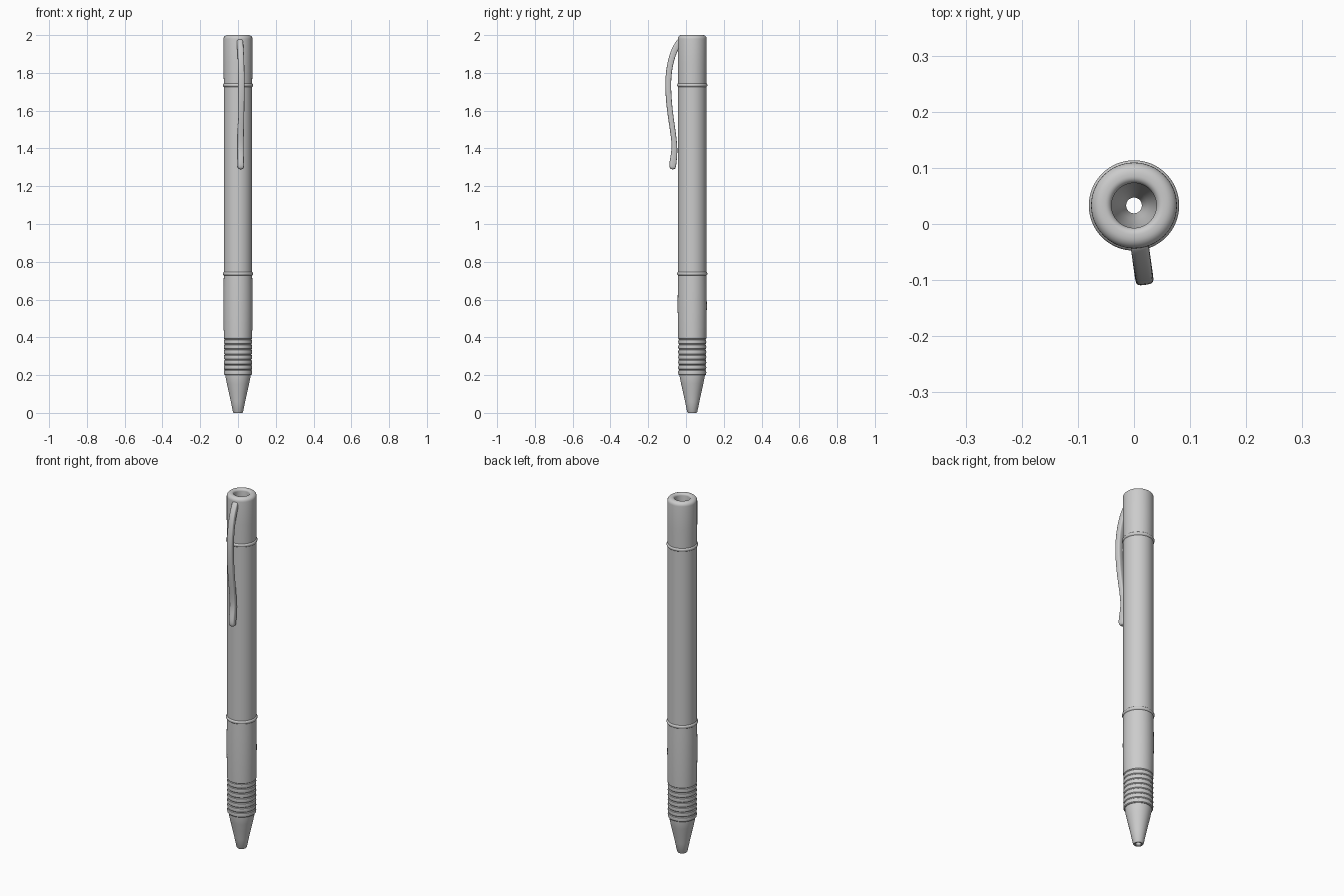
import bpy, bmesh, math
from mathutils import Vector

if "Cube" in bpy.data.objects:
    bpy.data.objects.remove(bpy.data.objects["Cube"])

AXIS_Y = 0.033
BORE = 0.04
SEGS = 64


def finish(bm, name, angle=35):
    bmesh.ops.recalc_face_normals(bm, faces=bm.faces)
    me = bpy.data.meshes.new(name)
    bm.to_mesh(me)
    bm.free()
    ob = bpy.data.objects.new(name, me)
    bpy.context.collection.objects.link(ob)
    bpy.ops.object.select_all(action='DESELECT')
    bpy.context.view_layer.objects.active = ob
    ob.select_set(True)
    bpy.ops.object.shade_smooth_by_angle(angle=math.radians(angle))
    return ob


def lathe(name, profile):
    """Spin a closed (radius, z) outline around the pen axis."""
    bm = bmesh.new()
    rings = []
    for r, z in profile:
        rings.append([bm.verts.new((r * math.cos(2 * math.pi * i / SEGS),
                                    AXIS_Y + r * math.sin(2 * math.pi * i / SEGS), z))
                      for i in range(SEGS)])
    for k, a in enumerate(rings):
        b = rings[(k + 1) % len(rings)]
        for i in range(SEGS):
            j = (i + 1) % SEGS
            bm.faces.new((a[i], a[j], b[j], b[i]))
    return finish(bm, name)


def arc(cr, cz, rad, a0, a1, n=6):
    return [(cr + rad * math.cos(math.radians(a0 + (a1 - a0) * i / n)),
             cz + rad * math.sin(math.radians(a0 + (a1 - a0) * i / n))) for i in range(n + 1)]


# Tapered tip with a conical bore and a small hole
lathe("tip", [(0.014, 0.004), (0.017, 0), (0.023, 0), (0.027, 0.006), (0.038, 0.06), (0.049, 0.11),
              (0.059, 0.155), (0.067, 0.195), (0.067, 0.2), (BORE, 0.2), (0.024, 0.06), (0.014, 0.03)])

# Grip with rounded ribs at the lower end
grip = [(BORE, 0.2)]
ribs, z0, z1 = 7, 0.2, 0.39
step = (z1 - z0) / ribs
for i in range(ribs):
    z = z0 + i * step
    grip += [(0.070, z), (0.0735, z + 0.004), (0.0745, z + step / 2),
             (0.0735, z + step - 0.004), (0.070, z + step - 0.001)]
grip += [(0.0745, z1 + 0.003), (0.076, 0.46), (0.077, 0.56), (0.0765, 0.66), (0.075, 0.735), (BORE, 0.735)]
lathe("grip", grip)

# Main barrel
lathe("barrel", [(BORE, 0.735), (0.075, 0.735), (0.075, 1.735), (BORE, 1.735)])

# Rounded trim rings
for name, z in (("lower_ring", 0.737), ("upper_ring", 1.735)):
    lathe(name, [(0.072, z - 0.012)] + arc(0.070, z, 0.0105, -75, 75, 8) + [(0.072, z + 0.012)])

# Cap with rounded open rim
lathe("cap", [(BORE, 1.735), (0.075, 1.735), (0.0765, 1.85)]
      + arc(0.0565, 1.98, 0.02, 0, 90) + arc(0.052, 1.988, 0.012, 90, 180))

# Pocket clip: side stations (outer y, outer z, inner y, inner z)
stations = [(-0.034, 1.985, -0.030, 1.945), (-0.050, 1.975, -0.036, 1.935),
            (-0.085, 1.915, -0.056, 1.895), (-0.105, 1.83, -0.075, 1.825),
            (-0.113, 1.74, -0.083, 1.74), (-0.104, 1.61, -0.074, 1.605),
            (-0.084, 1.49, -0.055, 1.485), (-0.074, 1.41, -0.046, 1.405),
            (-0.082, 1.36, -0.048, 1.355), (-0.091, 1.315, -0.053, 1.31),
            (-0.086, 1.288, -0.058, 1.288)]
CLIP_TURN = math.radians(8)
HALF_W = 0.0165
section = [(-0.7, 0), (0.7, 0), (1, 0.15), (1, 0.85), (0.7, 1), (-0.7, 1), (-1, 0.85), (-1, 0.15)]
bm = bmesh.new()
rows = []
for oy, oz, iy, iz in stations:
    row = []
    for w, t in section:
        rad = AXIS_Y - (oy + (iy - oy) * t)
        x = w * HALF_W
        row.append(bm.verts.new((x * math.cos(CLIP_TURN) + rad * math.sin(CLIP_TURN),
                                 AXIS_Y + x * math.sin(CLIP_TURN) - rad * math.cos(CLIP_TURN),
                                 oz + (iz - oz) * t)))
    rows.append(row)
for a, b in zip(rows, rows[1:]):
    for i in range(8):
        j = (i + 1) % 8
        bm.faces.new((a[i], a[j], b[j], b[i]))
bm.faces.new(rows[0])
bm.faces.new(rows[-1])
clip = finish(bm, "pocket_clip", 60)
clip.modifiers.new("smooth", 'SUBSURF').levels = 2
clip.modifiers["smooth"].render_levels = 2
